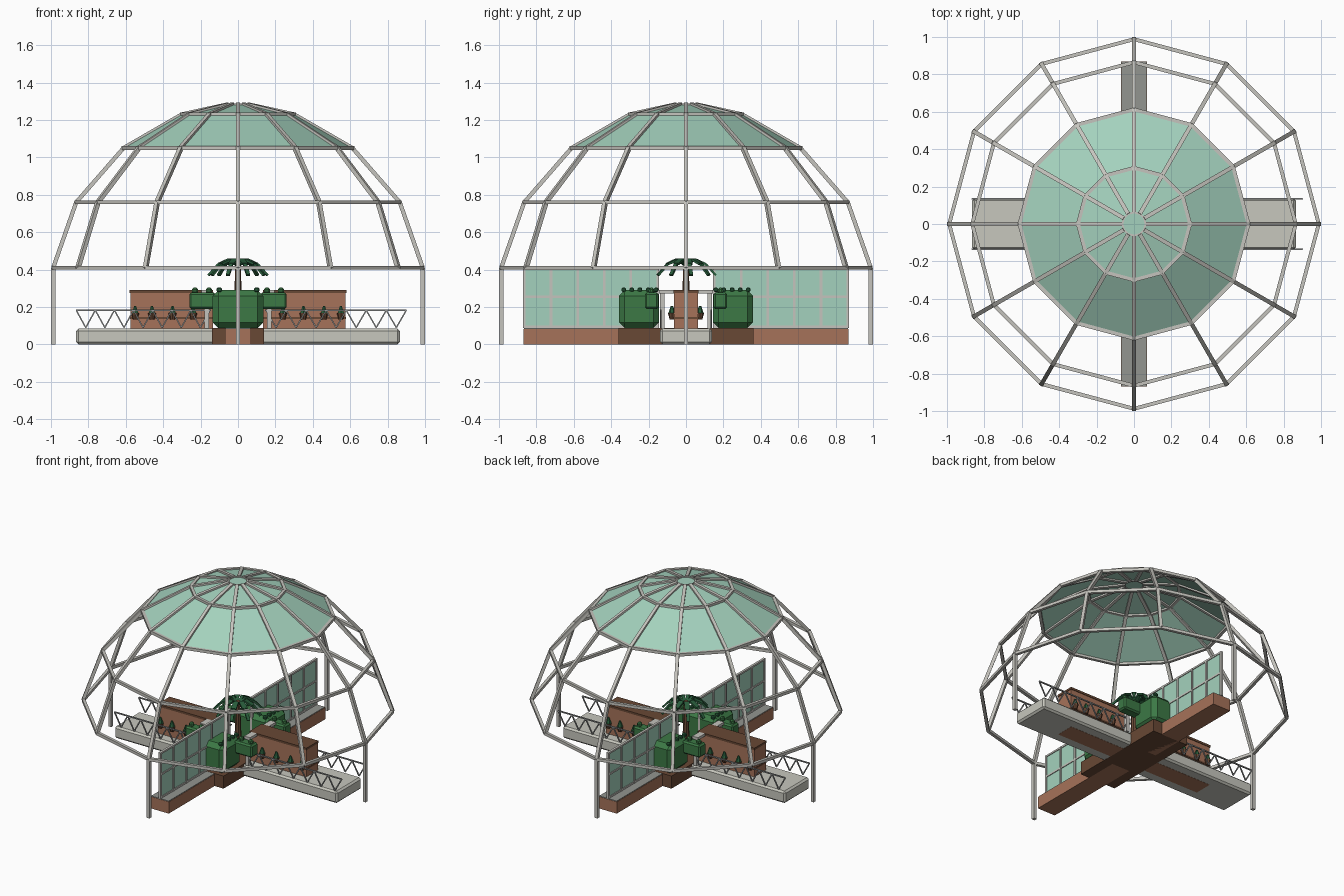
import bpy, bmesh
from math import cos, sin, pi, radians
from mathutils import Vector, Matrix

if "Cube" in bpy.data.objects:
    bpy.data.objects.remove(bpy.data.objects["Cube"], do_unlink=True)


def material(name, rgb):
    m = bpy.data.materials.new(name)
    m.use_nodes = True
    m.diffuse_color = (*rgb, 1)
    m.node_tree.nodes["Principled BSDF"].inputs["Base Color"].default_value = (*rgb, 1)
    return m


GLASS = material("pale green glass", (.37, .64, .51))
FRAME = material("light frame", (.56, .55, .51))
CONCRETE = material("concrete", (.57, .57, .51))
PAVING = material("dark paving", (.29, .3, .28))
CLAY = material("terracotta", (.38, .17, .1))
DARK = material("dark brown", (.14, .065, .035))
HEDGE = material("hedge green", (.045, .19, .06))
LEAF = material("deep leaf green", (.022, .11, .045))
STEEL = material("rail steel", (.3, .31, .31))


def finish(bm, name, mat, bevel=0):
    mesh = bpy.data.meshes.new(name)
    bm.to_mesh(mesh)
    bm.free()
    mesh.materials.append(mat)
    ob = bpy.data.objects.new(name, mesh)
    bpy.context.scene.collection.objects.link(ob)
    if bevel:
        mod = ob.modifiers.new("chamfer", 'BEVEL')
        mod.width = bevel
        mod.segments = 1
    return ob


def add_box(bm, lo, hi):
    lo, hi = Vector(lo), Vector(hi)
    size = [abs(c) for c in hi - lo]
    bmesh.ops.create_cube(bm, size=1, matrix=Matrix.Translation((lo + hi) / 2) @ Matrix.Diagonal((*size, 1)))


def box(name, lo, hi, mat, bevel=0):
    bm = bmesh.new()
    add_box(bm, lo, hi)
    return finish(bm, name, mat, bevel)


def beam(bm, a, b, w, h=None):
    # Square bar from a to b, with its height axis kept upright
    a, b = Vector(a), Vector(b)
    rot = (b - a).to_track_quat('Y', 'Z').to_matrix().to_4x4()
    size = Matrix.Diagonal((w, (b - a).length, h or w, 1))
    bmesh.ops.create_cube(bm, size=1, matrix=Matrix.Translation((a + b) / 2) @ rot @ size)


# Dome: ribs, rings and four posts
levels = [(.988, .41), (.865, .76), (.612, 1.05), (.3, 1.23), (.062, 1.282)]


def ring_point(level, i):
    r, z = levels[level]
    return Vector((r * cos(i * pi / 6), r * sin(i * pi / 6), z))


bm = bmesh.new()
for i in range(12):
    for k in range(len(levels)):
        thick = .02 if k < 4 else .01
        beam(bm, ring_point(k, i), ring_point(k, i + 1), thick)
        if k < 4:
            beam(bm, ring_point(k, i), ring_point(k + 1, i), .022)
finish(bm, "dome_frame", FRAME)

bm = bmesh.new()
for i in range(0, 12, 3):
    p = ring_point(0, i)
    add_box(bm, (p.x - .011, p.y - .011, 0), (p.x + .011, p.y + .011, .41))
finish(bm, "dome_posts", FRAME)

# Roof glazing on the upper levels
bm = bmesh.new()
rows = [[bm.verts.new(ring_point(k, i)) for i in range(12)] for k in (2, 3, 4)]
for low, high in zip(rows, rows[1:]):
    for i in range(12):
        j = (i + 1) % 12
        bm.faces.new((low[i], low[j], high[j], high[i]))
bm.faces.new(rows[-1])
finish(bm, "roof_glass", GLASS)

# Crossing base arms
box("walkway_base", (-.865, -.138, .001), (.865, .138, .085), CONCRETE, .012)
box("planter_base", (-.14, -.36, 0), (.14, .36, .088), DARK)
for s, side in ((-1, "front"), (1, "back")):
    box(side + "_arm_base", (-.07, s * .13, 0), (.07, s * .868, .082), CLAY)
    box(side + "_arm_paving", (-.068, s * .36, .082), (.068, s * .866, .087), PAVING)

    # Glass partition with mullions and rails
    box(side + "_partition_glass", (-.003, s * .155, .087), (.003, s * .865, .408), GLASS)
    bm = bmesh.new()
    for n in range(6):
        y = s * (.152 + n * .1425)
        add_box(bm, (-.009, y - .007, .087), (.009, y + .007, .41))
    for z in (.094, .255, .404):
        add_box(bm, (-.008, s * .15, z - .006), (.008, s * .868, z + .006))
    finish(bm, side + "_partition_frame", FRAME)

    # Clipped hedge with leafy lumps along its top edges
    box(side + "_hedge", (-.135, s * .145, .088), (.135, s * .358, .29), HEDGE, .03)
    bm = bmesh.new()
    for n in range(5):
        for x in (-.1, .1):
            add_box(bm, (x - .014, s * (.16 + n * .043) - .012, .28),
                    (x + .014, s * (.16 + n * .043) + .012, .304))
    finish(bm, side + "_hedge_lumps", LEAF, .006)

# Side walls, doorway frames, hanging foliage and wall plants
for s, side in ((-1, "right"), (1, "left")):
    box(side + "_wall", (s * .135, -.064, 0), (s * .575, .064, .275), CLAY)
    box(side + "_wall_cap", (s * .135, -.068, .275), (s * .579, .068, .29), DARK)
    box(side + "_wall_band", (s * .135, -.068, .135), (s * .577, .068, .147), DARK)
    frames, foliage, pots, leaves = (bmesh.new() for _ in range(4))
    for t in (-1, 1):
        add_box(frames, (s * .155, t * .115, .085), (s * .18, t * .14, .285))
        add_box(frames, (s * .15, t * .062, .272), (s * .195, t * .145, .29))
        add_box(foliage, (s * .12, t * .147, .19), (s * .26, t * .22, .278))
        for x in (.155, .23):
            add_box(foliage, (s * x - .016, t * .17, .27), (s * x + .016, t * .2, .304))
        for x in (.24, .35, .46, .55):
            base = Matrix.Translation((s * x, t * .075, .15))
            bmesh.ops.create_cone(pots, cap_ends=True, segments=8, radius1=.012, radius2=.022,
                                  depth=.035, matrix=base)
            bmesh.ops.create_cone(leaves, cap_ends=True, segments=6, radius1=.02, radius2=.006,
                                  depth=.04, matrix=Matrix.Translation((0, 0, .036)) @ base)
    finish(frames, side + "_doorway_frames", FRAME)
    finish(foliage, side + "_hanging_foliage", HEDGE, .01)
    finish(pots, side + "_wall_pots", DARK)
    finish(leaves, side + "_wall_plants", LEAF)

# Zigzag railings on both walkways
for s, end, side in ((-1, .865, "right"), (1, .9, "left")):
    bm = bmesh.new()
    for y in (-.134, .134):
        beam(bm, (s * .145, y, .183), (s * end, y, .183), .008)
        steps = 14
        pitch = (end - .15) / steps
        for n in range(steps):
            z0, z1 = (.09, .183) if n % 2 else (.183, .09)
            beam(bm, (s * (.15 + n * pitch), y, z0), (s * (.15 + (n + 1) * pitch), y, z1), .007)
    finish(bm, side + "_railings", STEEL)

# Central palm: trunk and drooping fronds
bm = bmesh.new()
bmesh.ops.create_cone(bm, cap_ends=True, segments=8, radius1=.026, radius2=.014, depth=.36,
                      matrix=Matrix.Translation((0, 0, .26)))
finish(bm, "palm_trunk", DARK)
bm = bmesh.new()
arc = [(0, .42), (.05, .455), (.105, .43), (.16, .37)]
for i in range(9):
    a = radians(i * 40 + 10)
    pts = [Vector((r * cos(a), r * sin(a), z)) for r, z in arc]
    for (p, q), w in zip(zip(pts, pts[1:]), (.02, .034, .02)):
        beam(bm, p, q, w, .012)
finish(bm, "palm_fronds", LEAF)
